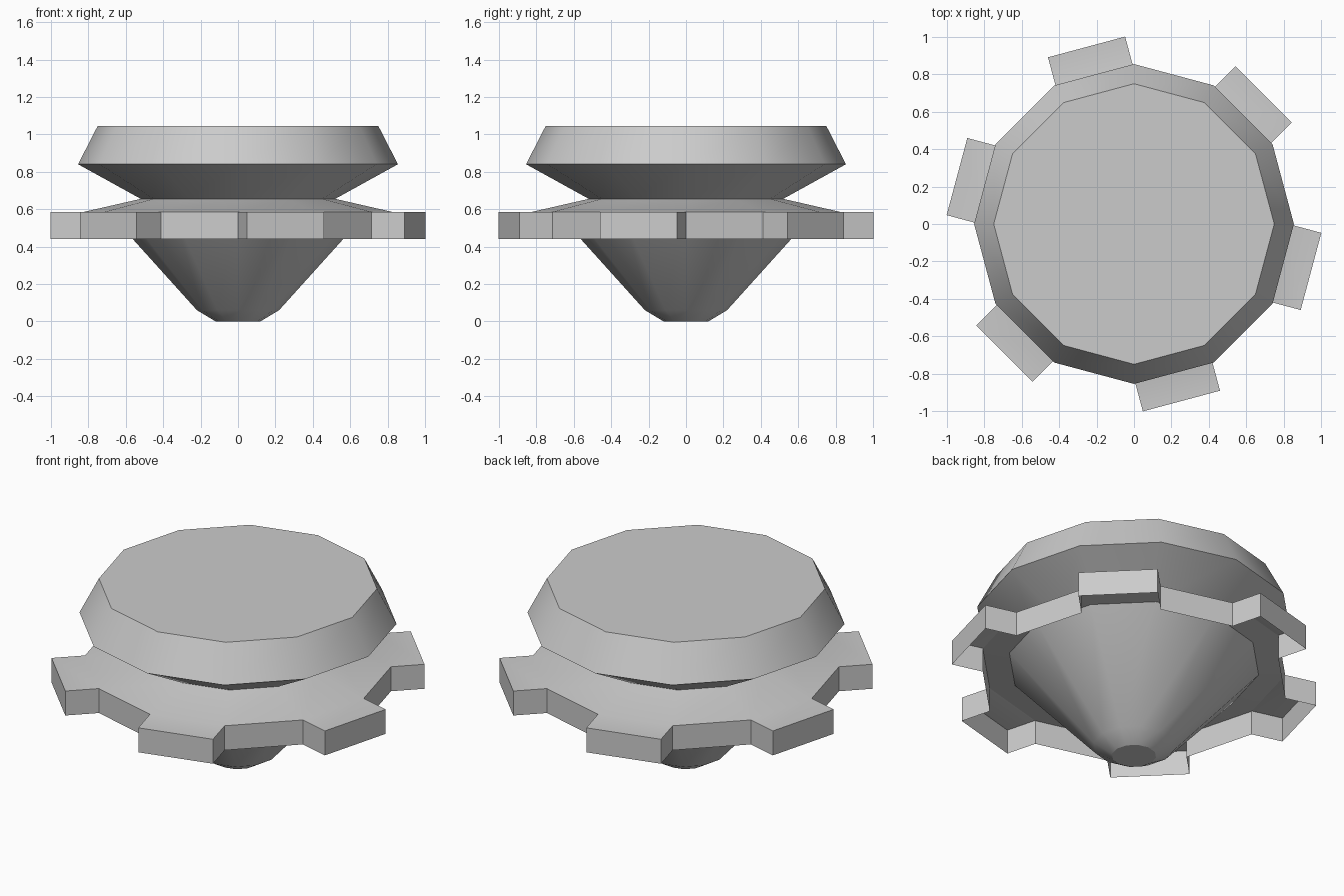
import bpy, bmesh, math
from mathutils import Vector

cube = bpy.data.objects.get("Cube")
if cube:
    bpy.data.objects.remove(cube, do_unlink=True)

SIDES = 12
RIM_Z, RIM_R = 0.585, 0.825      # top outer edge of the gear plate
NECK_Z, NECK_R = 0.655, 0.52     # waist where the cap meets the plate
TOOTH_OUT, WALL_H = 0.183, 0.145

grey = bpy.data.materials.new("plain grey")
grey.use_nodes = True
grey.diffuse_color = (0.6, 0.6, 0.6, 1)
grey.node_tree.nodes["Principled BSDF"].inputs["Base Color"].default_value = (0.6, 0.6, 0.6, 1)


def ring(bm, r, z):
    step = math.tau / SIDES
    return [bm.verts.new((r * math.cos(i * step), r * math.sin(i * step), z))
            for i in range(SIDES)]


def bridge(bm, low, high):
    for i in range(SIDES):
        j = (i + 1) % SIDES
        bm.faces.new((low[i], low[j], high[j], high[i]))


def lathe(bm, profile):
    """Rings listed from bottom to top, joined by bands."""
    rings = [ring(bm, r, z) for r, z in profile]
    for low, high in zip(rings, rings[1:]):
        bridge(bm, low, high)
    return rings


def finish(bm, name):
    mesh = bpy.data.meshes.new(name)
    bm.to_mesh(mesh)
    bm.free()
    mesh.materials.append(grey)
    obj = bpy.data.objects.new(name, mesh)
    bpy.context.collection.objects.link(obj)
    bpy.ops.object.select_all(action='DESELECT')
    obj.select_set(True)
    bpy.context.view_layer.objects.active = obj
    bpy.ops.object.shade_smooth_by_angle(angle=math.radians(30))
    return obj


# Upper cap: flared underside, tapered band and flat lid
bm = bmesh.new()
rings = lathe(bm, [(NECK_R, NECK_Z), (0.855, 0.84), (0.75, 1.045)])
bm.faces.new(rings[-1])
finish(bm, "upper_cap")

# Lower cone: flat tip, chamfer, long taper and the ledge under the plate
bm = bmesh.new()
rings = lathe(bm, [(0.12, 0), (0.22, 0.06), (0.68, RIM_Z - 0.015), (RIM_R, RIM_Z - 0.002)])
bm.faces.new(rings[0][::-1])
finish(bm, "lower_cone")

# Gear plate: sloping top, teeth on alternate sides, thin skirt open below
bm = bmesh.new()
rim, neck = lathe(bm, [(RIM_R, RIM_Z), (NECK_R, NECK_Z)])
for i in range(1, SIDES, 2):
    edge = bm.edges.get((rim[i], rim[(i + 1) % SIDES]))
    mid = (edge.verts[0].co + edge.verts[1].co) / 2
    out = Vector((mid.x, mid.y, 0)).normalized() * TOOTH_OUT
    new = bmesh.ops.extrude_edge_only(bm, edges=[edge])["geom"]
    bmesh.ops.translate(bm, vec=out, verts=[g for g in new if isinstance(g, bmesh.types.BMVert)])
outline = [e for e in bm.edges if e.is_boundary and all(v.co.z < RIM_Z + 0.01 for v in e.verts)]
new = bmesh.ops.extrude_edge_only(bm, edges=outline)["geom"]
bmesh.ops.translate(bm, vec=(0, 0, -WALL_H),
                    verts=[g for g in new if isinstance(g, bmesh.types.BMVert)])
bmesh.ops.recalc_face_normals(bm, faces=bm.faces)
finish(bm, "gear_plate")
